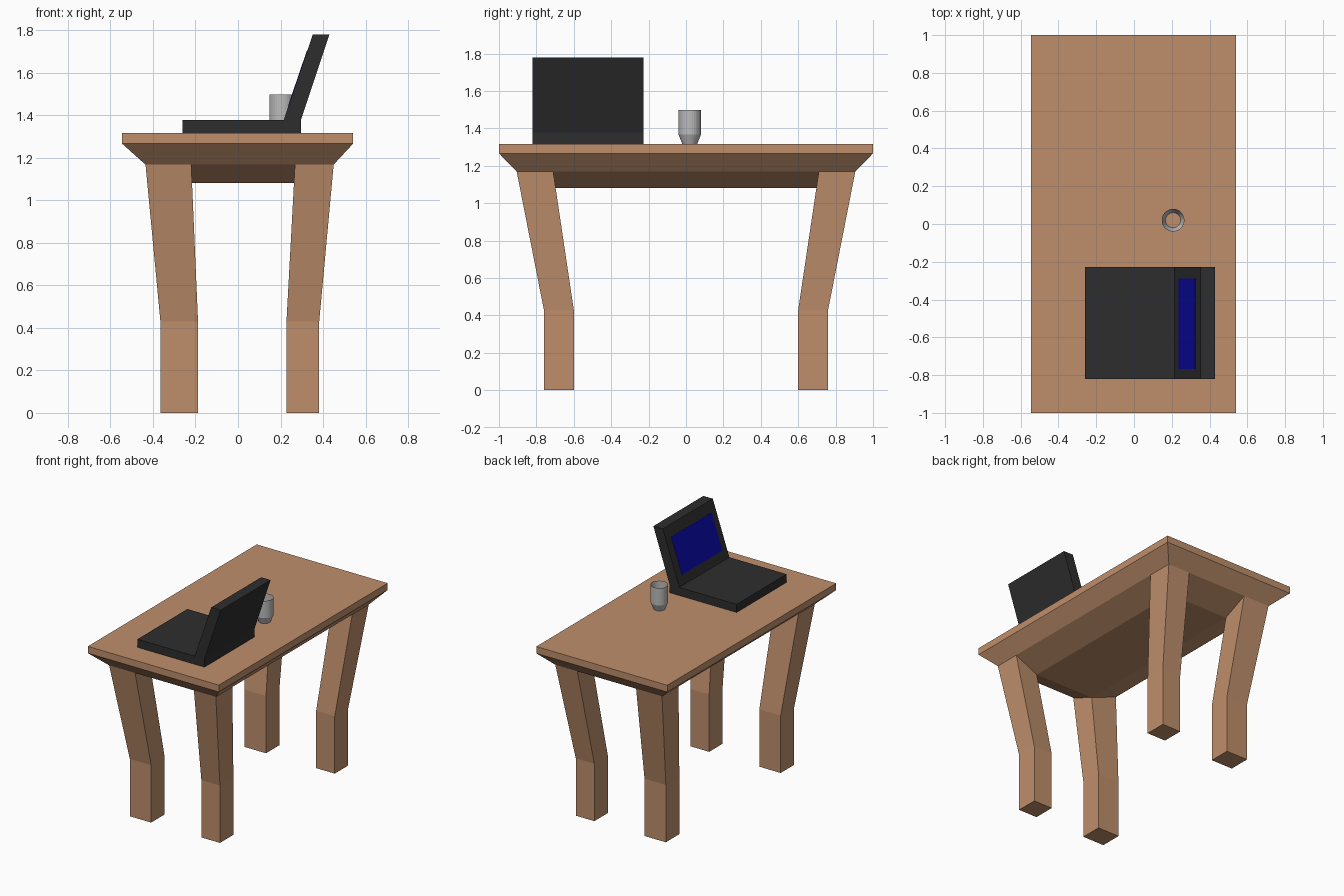
import bpy, bmesh, math

if "Cube" in bpy.data.objects:
    bpy.data.objects.remove(bpy.data.objects["Cube"])


def material(name, rgb):
    m = bpy.data.materials.new(name)
    m.diffuse_color = (*rgb, 1)
    m.use_nodes = True
    m.node_tree.nodes["Principled BSDF"].inputs["Base Color"].default_value = m.diffuse_color
    return m


WOOD = material("wood", (0.52, 0.275, 0.15))
BLACK = material("charcoal", (0.027, 0.027, 0.027))
BLUE = material("screen_blue", (0.003, 0.003, 0.38))
GREY = material("cup_grey", (0.5, 0.5, 0.5))


def add_object(name, bm, mat, fix_normals=True):
    if fix_normals:
        bmesh.ops.recalc_face_normals(bm, faces=bm.faces)
    mesh = bpy.data.meshes.new(name)
    bm.to_mesh(mesh)
    bm.free()
    mesh.materials.append(mat)
    ob = bpy.data.objects.new(name, mesh)
    bpy.context.collection.objects.link(ob)
    return ob


def loft(bm, rings, cap_start=True, cap_end=True):
    """Bridge matching rings of points; returns the vertex rings."""
    vs = [[bm.verts.new(p) for p in r] for r in rings]
    n = len(vs[0])
    for a, b in zip(vs, vs[1:]):
        for i in range(n):
            j = (i + 1) % n
            bm.faces.new((a[i], a[j], b[j], b[i]))
    if cap_start:
        bm.faces.new(vs[0][::-1])
    if cap_end:
        bm.faces.new(vs[-1])
    return vs


def rect(x0, x1, y0, y1, z):
    return [(x0, y0, z), (x1, y0, z), (x1, y1, z), (x0, y1, z)]


# Table top: slab, chamfer, then a shallow sunken belly between the legs
Z_TOP, Z_RIM, Z_APRON, Z_BELLY = 1.317, 1.266, 1.168, 1.082
XS = (-0.435, -0.22, 0.268, 0.45)
YS = (-0.905, -0.71, 0.71, 0.905)
bm = bmesh.new()
loft(bm, [rect(-0.545, 0.541, -1, 1, Z_TOP),
          rect(-0.545, 0.541, -1, 1, Z_RIM),
          rect(XS[0], XS[3], YS[0], YS[3], Z_APRON)], cap_end=False)


def under_z(i, j):
    return Z_BELLY if i in (1, 2) and j in (1, 2) else Z_APRON


grid = [[bm.verts.new((XS[i], YS[j], under_z(i, j))) for j in range(4)] for i in range(4)]
for i in range(3):
    for j in range(3):
        if i == 1 or j == 1:  # the four corner cells grow into legs
            bm.faces.new((grid[i][j], grid[i + 1][j], grid[i + 1][j + 1], grid[i][j + 1]))
bmesh.ops.remove_doubles(bm, verts=bm.verts, dist=1e-5)
add_object("table_top", bm, WOOD)

# Legs: bent, each starting at a corner cell
FOOT_X = {0: (-0.365, -0.188), 2: (0.228, 0.382)}
FOOT_Y = {0: (-0.76, -0.60), 2: (0.60, 0.76)}
for i, side in ((0, "left"), (2, "right")):
    for j, end in ((0, "front"), (2, "back")):
        corners = ((i, j), (i + 1, j), (i + 1, j + 1), (i, j + 1))
        top = [(XS[a], YS[b], under_z(a, b)) for a, b in corners]
        bm = bmesh.new()
        loft(bm, [top,
                  rect(*FOOT_X[i], *FOOT_Y[j], 0.43),
                  rect(*FOOT_X[i], *FOOT_Y[j], 0)], cap_start=False)
        bmesh.ops.recalc_face_normals(bm, faces=bm.faces)
        # open-topped, so make sure the foot faces down
        foot = min(bm.faces, key=lambda f: f.calc_center_median().z)
        if foot.normal.z > 0:
            bmesh.ops.reverse_faces(bm, faces=bm.faces)
        add_object(f"{end}_{side}_leg", bm, WOOD, False)

# Laptop: side profile (x, z) extruded along y
PROFILE = [(-0.26, Z_TOP), (0.296, Z_TOP), (0.296, 1.378), (0.43, 1.78),
           (0.352, 1.78), (0.215, 1.378), (-0.26, 1.378)]
bm = bmesh.new()
loft(bm, [[(x, y, z) for x, z in PROFILE] for y in (-0.82, -0.228)])
add_object("laptop", bm, BLACK)

# Screen: thin plate on the sloping inner face of the lid
sx, sz = 0.352 - 0.215, 1.78 - 1.378
length = math.hypot(sx, sz)
nx, nz = -sz / length, sx / length


def on_lid(x, off):
    return x + nx * off, 1.378 + (x - 0.215) / sx * sz + nz * off


section = [on_lid(0.237, -0.002), on_lid(0.326, -0.002), on_lid(0.326, 0.002), on_lid(0.237, 0.002)]
bm = bmesh.new()
loft(bm, [[(x, y, z) for x, z in section] for y in (-0.768, -0.289)])
add_object("laptop_screen", bm, BLUE)

# Cup: open tapered tube
SEG = 32
bm = bmesh.new()
loft(bm, [[(0.207 + r * math.cos(2 * math.pi * k / SEG),
            0.02 + r * math.sin(2 * math.pi * k / SEG), z) for k in range(SEG)]
          for r, z in ((0.04, Z_TOP), (0.06, 1.367), (0.06, 1.497))],
     cap_start=False, cap_end=False)
add_object("cup", bm, GREY, False)
